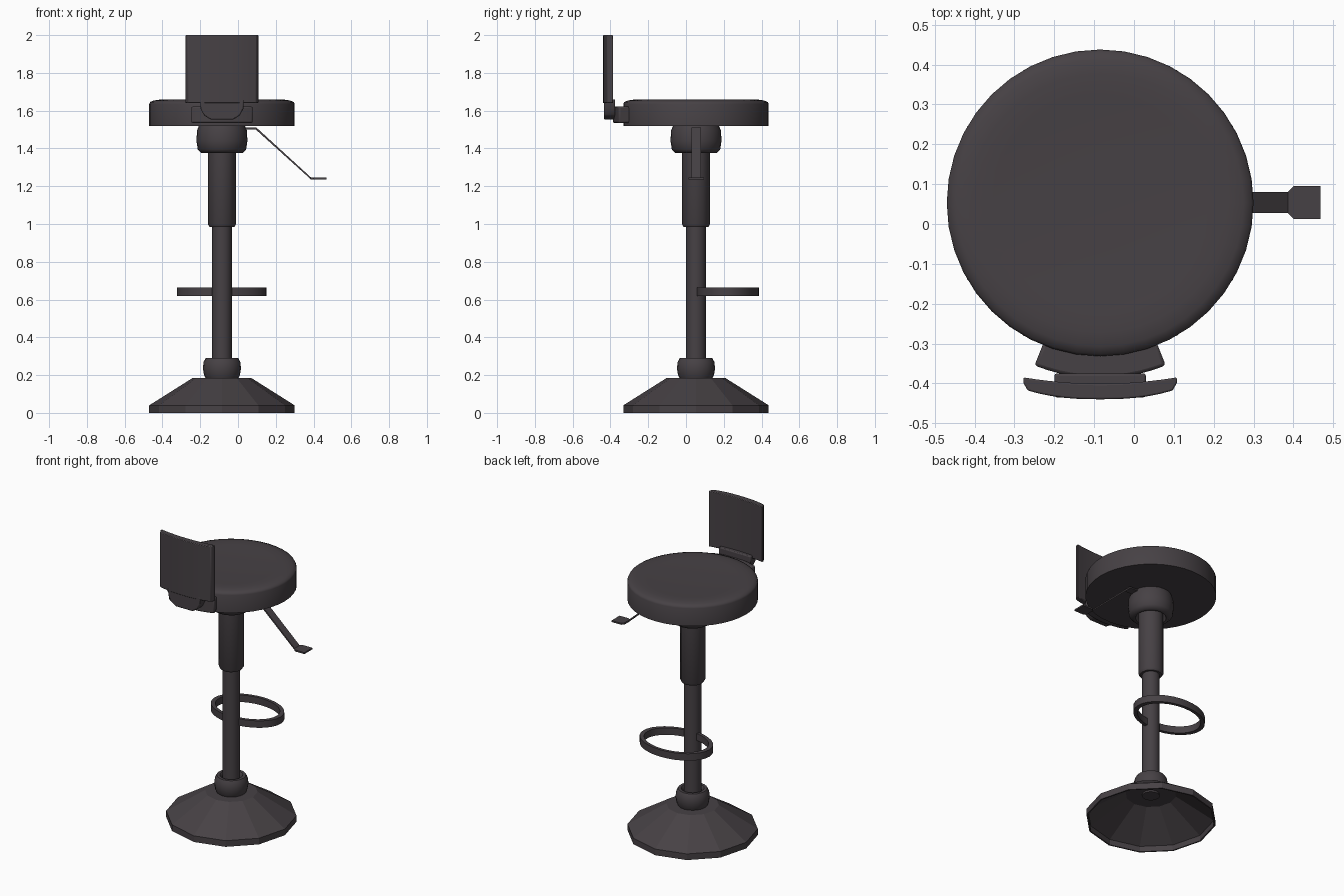
import bpy, bmesh, math

if "Cube" in bpy.data.objects:
    bpy.data.objects.remove(bpy.data.objects["Cube"])

CX, CY = -0.085, 0.053          # axis of the stool
mat = bpy.data.materials.new("dark charcoal")
mat.diffuse_color = (0.062, 0.053, 0.059, 1)
mat.use_nodes = True
mat.node_tree.nodes["Principled BSDF"].inputs["Base Color"].default_value = mat.diffuse_color


def finish(name, bm, angle=35):
    bmesh.ops.remove_doubles(bm, verts=bm.verts, dist=1e-5)
    bmesh.ops.recalc_face_normals(bm, faces=bm.faces)
    me = bpy.data.meshes.new(name)
    bm.to_mesh(me)
    bm.free()
    me.materials.append(mat)
    ob = bpy.data.objects.new(name, me)
    bpy.context.collection.objects.link(ob)
    bpy.ops.object.select_all(action='DESELECT')
    ob.select_set(True)
    bpy.context.view_layer.objects.active = ob
    bpy.ops.object.shade_smooth_by_angle(angle=math.radians(angle))
    return ob


def lathe(name, profile, sides, angle=35, closed=False, cy=CY, sy=1.0):
    """Turn (radius, z) points about the axis; sy squashes depth."""
    bm = bmesh.new()
    rings = []
    for r, z in profile:
        rings.append([bm.verts.new((CX + r * math.cos(2 * math.pi * i / sides),
                                    cy + sy * r * math.sin(2 * math.pi * i / sides), z))
                      for i in range(sides)])
    n = len(rings)
    for k in range(n if closed else n - 1):
        a, b = rings[k], rings[(k + 1) % n]
        for i in range(sides):
            j = (i + 1) % sides
            bm.faces.new((a[i], a[j], b[j], b[i]))
    if not closed:
        bm.faces.new(rings[0])
        bm.faces.new(rings[-1])
    return finish(name, bm, angle)


def prism(name, pts, lo, hi, axis='z', angle=35):
    """Extrude an outline along z (points are x, y) or along y (points are x, z)."""
    bm = bmesh.new()
    put = (lambda a, b, d: (a, b, d)) if axis == 'z' else (lambda a, b, d: (a, d, b))
    low = [bm.verts.new(put(a, b, lo)) for a, b in pts]
    top = [bm.verts.new(put(a, b, hi)) for a, b in pts]
    bm.faces.new(low)
    bm.faces.new(top)
    for i in range(len(pts)):
        j = (i + 1) % len(pts)
        bm.faces.new((low[i], low[j], top[j], top[i]))
    return finish(name, bm, angle)


def bevel(ob, width, segments=2):
    m = ob.modifiers.new("bevel", 'BEVEL')
    m.width, m.segments, m.limit_method = width, segments, 'ANGLE'


# hollow twelve-sided foot
lathe("base", [(0.385, 0), (0.385, 0.04), (0.155, 0.185), (0.04, 0.185),
               (0.04, 0.176), (0.15, 0.176), (0.376, 0.036), (0.376, 0)],
      12, 15, closed=True)

# column
lathe("base_collar", [(0.085, 0.18), (0.095, 0.2), (0.101, 0.235), (0.097, 0.27),
                      (0.086, 0.29), (0.068, 0.29), (0.056, 0.27), (0.05, 0.18)],
      20, 50, closed=True)
lathe("pole", [(0.052, 0.165), (0.052, 1.02)], 16)
lathe("sleeve", [(0.066, 0.985), (0.075, 1.0), (0.075, 1.45)], 12, 40)
lathe("top_collar", [(0.108, 1.375), (0.128, 1.395), (0.135, 1.44), (0.132, 1.495),
                     (0.12, 1.525), (0.07, 1.525), (0.078, 1.41), (0.09, 1.375)],
      24, 50, closed=True)

# round cushion with a slight dip
lathe("seat", [(0.385, 1.52), (0.385, 1.635), (0.38, 1.646), (0.36, 1.654),
               (0.325, 1.659), (0.27, 1.656), (0.12, 1.651)], 40, 45)

# oval foot ring running into the pole
lathe("foot_ring", [(0.237, 0.62), (0.237, 0.665), (0.209, 0.665), (0.209, 0.62)],
      32, 35, closed=True, cy=0.22, sy=0.7)

# curved backrest panel
half = 0.193
front, rear = [], []
for i in range(13):
    t = -1 + i / 6
    front.append((CX + 0.182 * t, -0.44 + 0.022 * abs(t) ** 2.5))
    rear.append((CX + half * t, -0.401 + 0.016 * t * t))
outline = front + [(CX + half, -0.398)] + rear[::-1] + [(CX - half, -0.398)]
bevel(prism("backrest", outline, 1.64, 2.0), 0.004)

# neck under the backrest
neck = [(CX + x, z) for x, z in [(-0.115, 1.66), (-0.113, 1.61), (-0.095, 1.575),
                                 (-0.06, 1.553), (0.06, 1.553), (0.095, 1.575),
                                 (0.113, 1.61), (0.115, 1.66)]]
bevel(prism("backrest_neck", neck, -0.435, -0.375, 'y'), 0.006)

# curved clamp hugging the seat edge
arc = [math.radians(-90 + 22 * (-1 + i / 5)) for i in range(11)]
clamp = [(CX + 0.44 * math.cos(a), CY + 0.44 * math.sin(a)) for a in arc]
clamp += [(CX + 0.375 * math.cos(a), CY + 0.375 * math.sin(a)) for a in arc[::-1]]
bevel(prism("seat_clamp", clamp, 1.535, 1.622), 0.008)

# height lever and its paddle
prism("lever", [(-0.02, 1.51), (0.098, 1.51), (0.388, 1.245), (0.41, 1.245),
                (0.41, 1.237), (0.385, 1.237), (0.093, 1.501), (-0.02, 1.501)],
      0.028, 0.08, 'y', 20)
prism("lever_paddle", [(0.385, 0.028), (0.4, 0.013), (0.468, 0.013),
                       (0.468, 0.095), (0.4, 0.095), (0.385, 0.08)], 1.236, 1.246)
